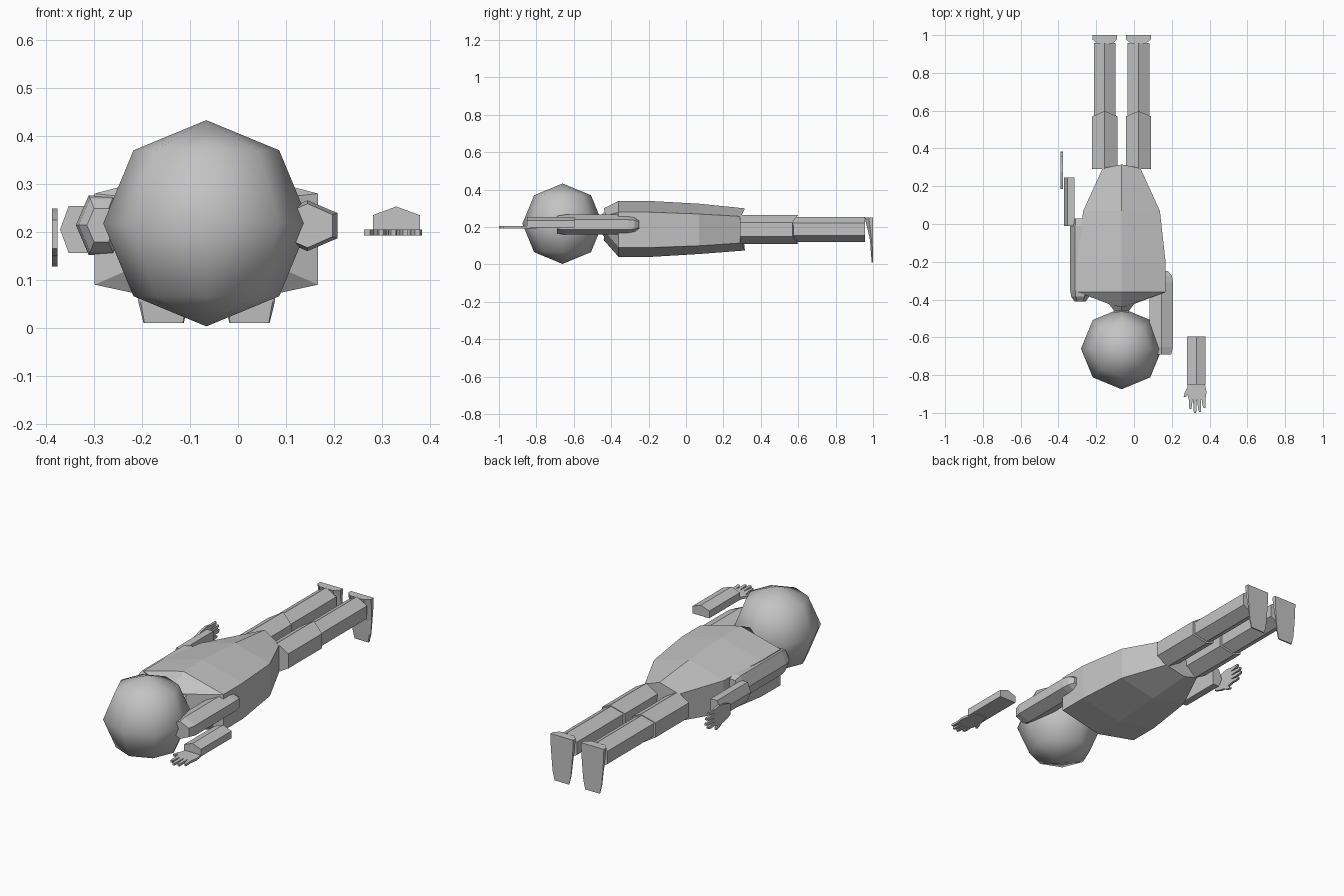
import bpy
from mathutils import Vector

cube = bpy.data.objects.get("Cube")
if cube:
    bpy.data.objects.remove(cube)

grey = bpy.data.materials.new("plain grey")
grey.use_nodes = True
COLOR = (0.55, 0.55, 0.55, 1)
grey.diffuse_color = COLOR
grey.node_tree.nodes["Principled BSDF"].inputs["Base Color"].default_value = COLOR


def make_object(name, verts, faces):
    mesh = bpy.data.meshes.new(name)
    mesh.from_pydata(verts, [], faces)
    mesh.materials.append(grey)
    obj = bpy.data.objects.new(name, mesh)
    bpy.context.collection.objects.link(obj)
    # Consistent outward normals
    bpy.context.view_layer.objects.active = obj
    obj.select_set(True)
    bpy.ops.object.mode_set(mode='EDIT')
    bpy.ops.mesh.select_all(action='SELECT')
    bpy.ops.mesh.normals_make_consistent(inside=False)
    bpy.ops.object.mode_set(mode='OBJECT')
    obj.select_set(False)
    return obj


def loft_data(rings, start=0):
    """Join equal-sized rings with quads and cap both ends."""
    n = len(rings[0])
    verts = [p for r in rings for p in r]
    faces = [[start + k * n + i, start + k * n + (i + 1) % n,
              start + (k + 1) * n + (i + 1) % n, start + (k + 1) * n + i]
             for k in range(len(rings) - 1) for i in range(n)]
    faces.append([start + i for i in range(n)])
    faces.append([start + (len(rings) - 1) * n + i for i in range(n)])
    return verts, faces


def loft(name, rings):
    return make_object(name, *loft_data(rings))


def hex_ring(x, y, half, bottom, low, high, top, peak=0):
    """Six-sided section with ridges at top and bottom; peak shifts the ridges along y."""
    return [(x, y + peak, top), (x + half, y, high), (x + half, y, low),
            (x, y + peak, bottom), (x - half, y, low), (x - half, y, high)]


def regular_hex(x, y, z, r, peak=0):
    return hex_ring(x, y, r * 0.866, z - r, z - r / 2, z + r / 2, z + r, peak)


MID = -0.066

# Head
bpy.ops.mesh.primitive_uv_sphere_add(segments=8, ring_count=4, radius=0.215,
                                     location=(MID, -0.66, 0.218))
head = bpy.context.object
head.name = "head"
head.data.materials.append(grey)
bpy.ops.object.shade_smooth()
head.select_set(False)

# Torso and neck
loft("torso", [
    hex_ring(MID, -0.43, 0.05, 0.13, 0.17, 0.26, 0.30, -0.01),
    hex_ring(MID, -0.36, 0.233, 0.04, 0.09, 0.28, 0.34),
    hex_ring(MID, -0.20, 0.233, 0.04, 0.09, 0.28, 0.34),
    hex_ring(MID, 0.07, 0.203, 0.056, 0.10, 0.27, 0.325),
    hex_ring(MID, 0.295, 0.10, 0.075, 0.115, 0.257, 0.30, 0.02)])
loft("neck", [regular_hex(MID, -0.52, 0.215, 0.05),
              regular_hex(MID, -0.46, 0.215, 0.045),
              regular_hex(MID, -0.42, 0.215, 0.08)])

# Legs and feet
for side, x in (("right", -0.155), ("left", 0.024)):
    loft(side + "_upper_leg", [regular_hex(x, 0.29, 0.187, 0.077),
                               regular_hex(x, 0.57, 0.187, 0.077, 0.028)])
    loft(side + "_lower_leg", [regular_hex(x, 0.56, 0.188, 0.067),
                               regular_hex(x, 0.957, 0.188, 0.067)])
    # Height, half widths at the sole and instep, y of the instep
    sections = [(0.01, 0.042, 0.04, 0.993), (0.055, 0.053, 0.048, 0.989),
                (0.13, 0.06, 0.045, 0.984), (0.20, 0.065, 0.04, 0.968),
                (0.25, 0.066, 0.04, 0.955)]
    loft(side + "_foot", [
        [(x - sole, 1, z), (x + sole, 1, z), (x + sole, (1 + y) / 2, z),
         (x + step, y, z), (x - step, y, z), (x - sole, (1 + y) / 2, z)]
        for z, sole, step, y in sections])


# Arms share one local frame: u across, v towards the fingers, t outwards
def left_upper(u, v, t):
    return Vector((0.145 - u, -0.25 - v, 0.213 + t))


def right_upper(u, v, t):
    return Vector((-0.285 - t, -0.41 + v, 0.214 - u))


def left_fore(u, v, t):
    return Vector((0.33 - u, -0.595 - v, 0.197 + t))


def right_fore(u, v, t):
    return Vector((-0.315 - t, -0.01 + v, 0.205 - u))


def left_palm(u, v, t):
    return Vector((0.33 - u, -0.80 - v, 0.199 + t))


def right_palm(u, v, t):
    return Vector((-0.382 - t, 0.185 + v, 0.195 - u))


def arm_ring(place, v, half, high):
    pts = [(0, high), (half, high / 2), (half, -high / 2),
           (0, -high), (-half, -high / 2), (-half, high / 2)]
    return [place(u, v, t) for u, t in pts]


def forearm_ring(place, v):
    pts = [(0, 0.056), (0.049, 0.038), (0.049, 0), (-0.049, 0), (-0.049, 0.038)]
    return [place(u, v, t) for u, t in pts]


def hand(name, place):
    # Each strip lists (u, v, half width) along its length
    strips = [[(0, 0, 0.03), (0, 0.045, 0.045), (-0.002, 0.09, 0.052), (-0.004, 0.13, 0.044)],
              [(0.03, 0.06, 0.014), (0.05, 0.088, 0.01), (0.061, 0.115, 0.006)]]
    tips = [0.18, 0.2, 0.194, 0.175]
    for i, tip in enumerate(tips):
        base = 0.029 - 0.022 * i
        strips.append([(base, 0.12, 0.010), (base * 1.1, tip - 0.015, 0.008),
                       (base * 1.15 - 0.002, tip, 0.005)])
    verts, faces = [], []
    for strip in strips:
        rings = [[place(u + a * w, v, b * 0.006) for a, b in
                  ((-1, -1), (1, -1), (1, 1), (-1, 1))] for u, v, w in strip]
        new_verts, new_faces = loft_data(rings, len(verts))
        verts += new_verts
        faces += new_faces
    make_object(name, verts, faces)


for side, upper, fore, palm in (("left", left_upper, left_fore, left_palm),
                                ("right", right_upper, right_fore, right_palm)):
    loft(side + "_upper_arm", [arm_ring(upper, 0, 0.035, 0.03),
                               arm_ring(upper, 0.025, 0.056, 0.047),
                               arm_ring(upper, 0.06, 0.062, 0.053),
                               arm_ring(upper, 0.40, 0.062, 0.053),
                               arm_ring(upper, 0.44, 0.052, 0.046)])
    loft(side + "_forearm", [forearm_ring(fore, 0), forearm_ring(fore, 0.255)])
    hand(side + "_hand", palm)
